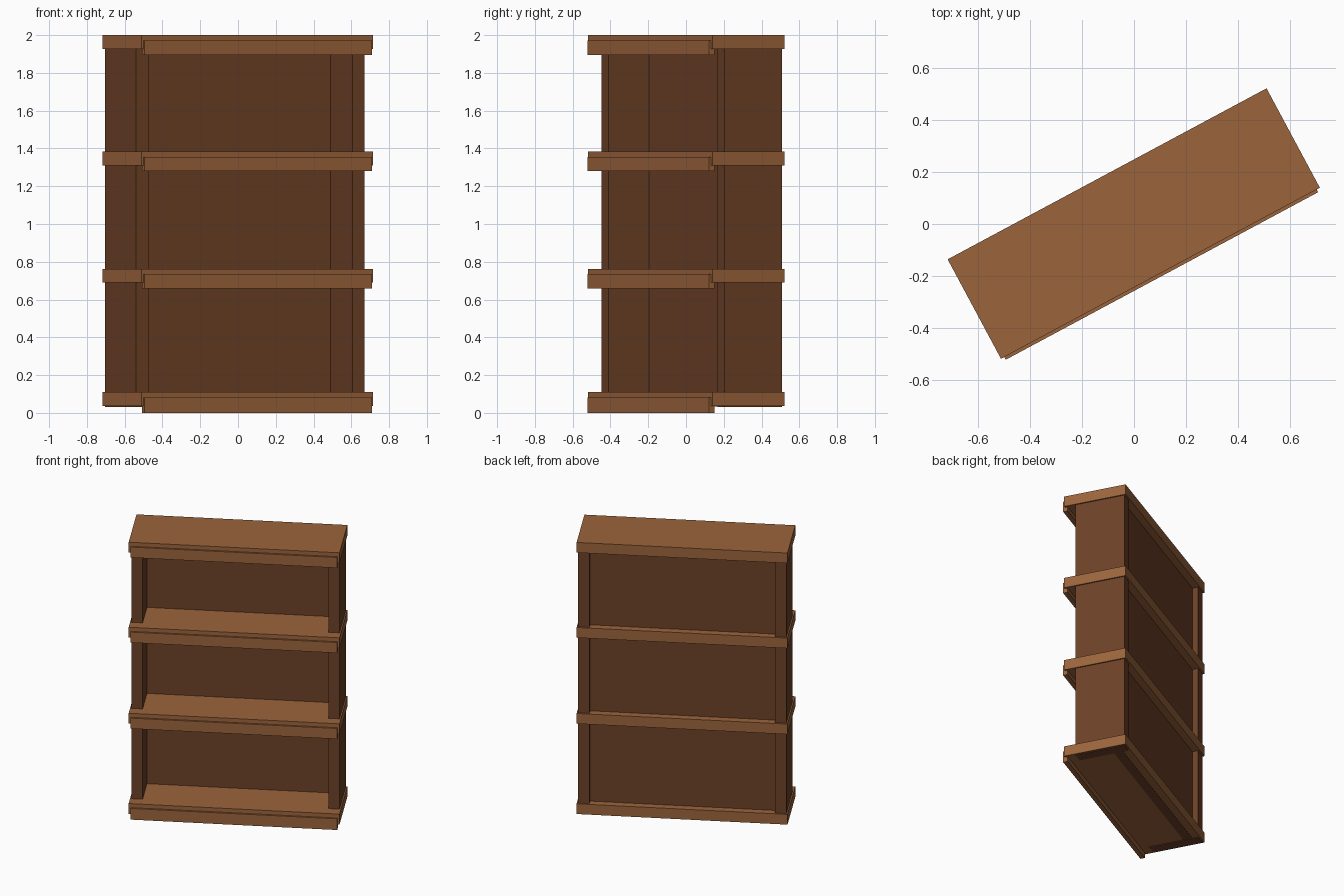
import bpy
from math import radians
from mathutils import Matrix, Vector

cube = bpy.data.objects.get("Cube")
if cube:
    bpy.data.objects.remove(cube, do_unlink=True)

TURN = Matrix.Rotation(radians(28.2), 4, "Z")  # the whole bookcase stands at an angle


def material(name, rgb):
    mat = bpy.data.materials.new(name)
    mat.use_nodes = True
    mat.diffuse_color = (*rgb, 1)
    mat.node_tree.nodes["Principled BSDF"].inputs["Base Color"].default_value = (*rgb, 1)
    return mat


light_wood = material("light_wood", (0.33, 0.127, 0.045))
dark_wood = material("dark_wood", (0.153, 0.053, 0.02))


def board(name, low, high, mat):
    """Box between two corners, given along the bookcase's own axes."""
    low, high = Vector(low), Vector(high)
    bpy.ops.mesh.primitive_cube_add(size=1)
    obj = bpy.context.object
    obj.name = obj.data.name = name
    size = Matrix.Diagonal((high - low).to_4d())
    size[3][3] = 1
    obj.data.transform(size)
    obj.matrix_world = TURN @ Matrix.Translation((low + high) / 2)
    obj.data.materials.append(mat)
    return obj


# Shelves, each with a front lip hanging a little lower
names = ("bottom", "lower", "upper", "top")
for name, top in zip(names, (0.11, 0.763, 1.385, 2.0)):
    board(name + "_shelf", (-0.696, -0.215, top - 0.074), (0.696, 0.219, top), light_wood)
    lip_top = top - 0.029
    lip_low = max(lip_top - 0.076, 0)
    if name == "bottom":
        lip_low = 0
    board(name + "_lip", (-0.682, -0.227, lip_low), (0.682, -0.195, lip_top), light_wood)

# Side panels
for name, side in (("left_side", 1), ("right_side", -1)):
    inner, outer = sorted((side * 0.613, side * 0.687))
    board(name, (inner, -0.138, 0.032), (outer, 0.208, 1.96), dark_wood)

# Back panel, set in from the rear edge
board("back_panel", (-0.615, 0.105, 0.034), (0.615, 0.167, 1.96), dark_wood)
